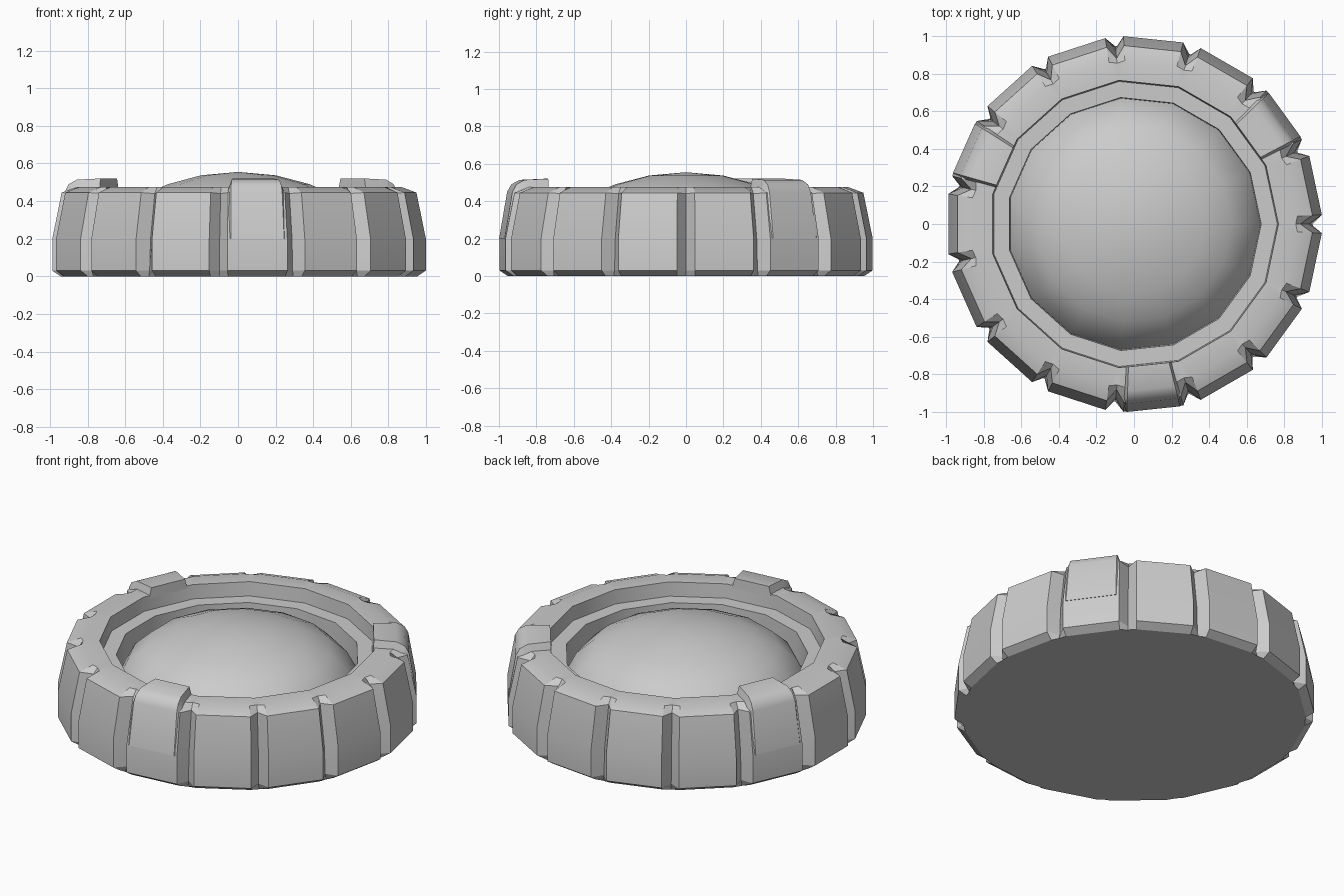
import bpy, bmesh
from math import sin, cos, radians

if "Cube" in bpy.data.objects:
    bpy.data.objects.remove(bpy.data.objects["Cube"])

N = 15            # blocks round the rim
STEP = 360 / N


def pt(bm, r, deg, z):
    a = radians(deg)
    return bm.verts.new((r * cos(a), r * sin(a), z))


def finish(bm, name, angle=30):
    bmesh.ops.recalc_face_normals(bm, faces=bm.faces)
    me = bpy.data.meshes.new(name)
    bm.to_mesh(me)
    bm.free()
    ob = bpy.data.objects.new(name, me)
    bpy.context.collection.objects.link(ob)
    bpy.ops.object.select_all(action='DESELECT')
    ob.select_set(True)
    bpy.context.view_layer.objects.active = ob
    bpy.ops.object.shade_smooth_by_angle(angle=radians(angle))
    return ob


def bridge(bm, rings):
    for a, b in zip(rings, rings[1:]):
        n = len(a)
        for i in range(n):
            j = (i + 1) % n
            bm.faces.new((a[i], a[j], b[j], b[i]))


# notched rim: block corners and notch bottoms follow two outer profiles
corner = [(.955, 0), (1, .03), (1, .2), (.95, .445), (.87, .475)]
notch = [(.95, 0), (.94, .03), (.93, .2), (.885, .44), (.86, .475)]
bm = bmesh.new()
rings = []
for (rc, zc), (rn, zn) in zip(corner, notch):
    ring = []
    for k in range(N):
        ring += [pt(bm, rc, k * STEP - 2.8, zc), pt(bm, rn, k * STEP, zn),
                 pt(bm, rc, k * STEP + 2.8, zc)]
    rings.append(ring)
bridge(bm, rings)
bm.faces.new(rings[0])
# inner lip, ledge and groove wall
inner = [[pt(bm, r, k * STEP, z) for k in range(N)]
         for r, z in [(.768, .475), (.762, .39), (.676, .39), (.672, .24)]]
bridge(bm, inner)
top = rings[-1]
for k in range(N):
    a, b = inner[0][k], inner[0][(k + 1) % N]
    i = 3 * k
    bm.faces.new((top[i], top[i + 1], a))
    bm.faces.new((top[i + 1], top[i + 2], a))
    bm.faces.new((top[i + 2], top[(i + 3) % (3 * N)], b, a))
finish(bm, "notched_rim")

# central dome
bm = bmesh.new()
dome = [[pt(bm, r, k * STEP, z) for k in range(N)]
        for r, z in [(.672, .24), (.62, .34), (.52, .43), (.38, .49), (.2, .537)]]
bridge(bm, dome)
apex = bm.verts.new((0, 0, .555))
for k in range(N):
    bm.faces.new((dome[-1][k], dome[-1][(k + 1) % N], apex))
finish(bm, "dome", 40)

# three raised pads wrapped over the rim
# (top radius, top z, base radius, base z) from the outer face to the inner end
pad = [(1.0, .2, .99, .2), (.957, .45, .94, .43), (.935, .49, .92, .45),
       (.89, .514, .88, .46), (.76, .52, .76, .46)]
for n, mid in enumerate((36, 156, 276)):
    bm = bmesh.new()
    rows = [[pt(bm, rb, mid - 9.4, zb), pt(bm, rt, mid - 8.2, zt),
             pt(bm, rt, mid + 8.2, zt), pt(bm, rb, mid + 9.4, zb)]
            for rt, zt, rb, zb in pad]
    bridge(bm, rows)
    bm.faces.new(rows[0])
    bm.faces.new(rows[-1])
    finish(bm, f"raised_pad_{n + 1}", 35)
